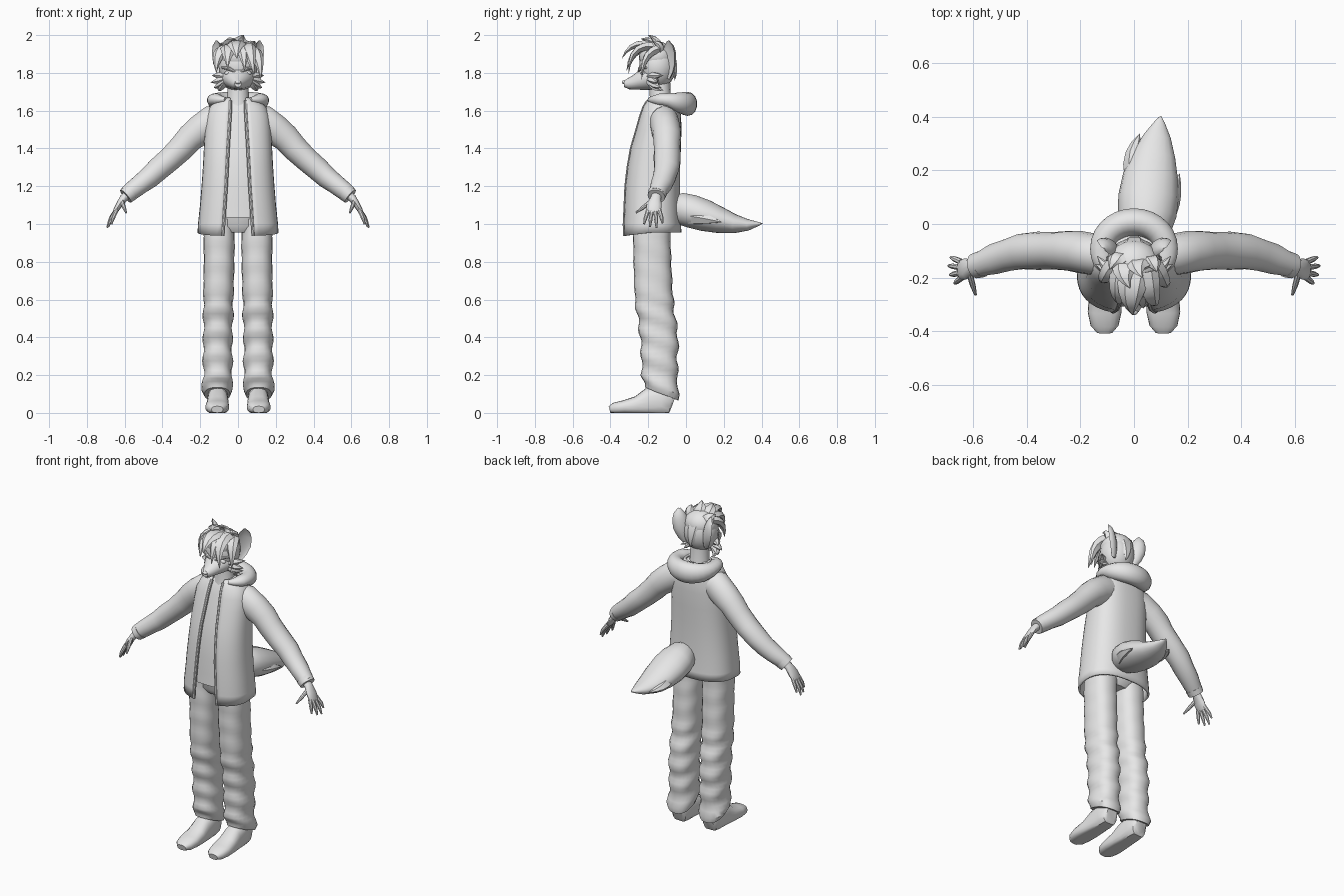
import bpy, bmesh, math
from mathutils import Vector as V

grey = bpy.data.materials.new("plain grey")
grey.diffuse_color = (0.8, 0.8, 0.8, 1)


def finish(name, bm, mirror=False, angle=40, thick=0):
    bmesh.ops.recalc_face_normals(bm, faces=bm.faces)
    me = bpy.data.meshes.new(name)
    bm.to_mesh(me)
    bm.free()
    me.materials.append(grey)
    ob = bpy.data.objects.new(name, me)
    bpy.context.collection.objects.link(ob)
    if thick:
        m = ob.modifiers.new("thickness", 'SOLIDIFY')
        m.thickness, m.offset = thick, 0
    if mirror:
        ob.modifiers.new("mirror", 'MIRROR').use_mirror_merge = False
    bpy.ops.object.select_all(action='DESELECT')
    ob.select_set(True)
    bpy.context.view_layer.objects.active = ob
    bpy.ops.object.shade_smooth_by_angle(angle=math.radians(angle))
    return ob


def sgnpow(c, e):
    return math.copysign(abs(c) ** e, c)


def tube(name, secs, hint=(1, 0, 0), n=16, power=2.0, mirror=False, cup=None,
         floor=None, fold=None, angle=40, level=False):
    """Skin rings (x, y, z, ru, rv) along a path; hint gives the ru direction."""
    bm = bmesh.new()
    pts = [V(s[:3]) for s in secs]
    rings = []
    for i, s in enumerate(secs):
        t = (pts[min(i + 1, len(pts) - 1)] - pts[max(i - 1, 0)]).normalized()
        if level:
            t = V((0, 0, 1))
        u = V(hint)
        u = (u - u.dot(t) * t).normalized()
        v = t.cross(u)
        ring = []
        for k in range(n):
            a = 2 * math.pi * k / n
            cu, cv = sgnpow(math.cos(a), 2 / power), sgnpow(math.sin(a), 2 / power)
            if cup is not None and cv < 0:
                cv *= -cup
            p = pts[i] + u * cu * s[3] + v * cv * s[4]
            if fold:
                p = fold(p, a, pts[i])
            if floor is not None:
                p.z = max(p.z, floor)
            ring.append(bm.verts.new(p))
        rings.append(ring)
    for a, b in zip(rings, rings[1:]):
        for k in range(n):
            bm.faces.new((a[k], a[(k + 1) % n], b[(k + 1) % n], b[k]))
    bm.faces.new(rings[0])
    bm.faces.new(rings[-1])
    return finish(name, bm, mirror, angle)


def ball(name, c, r, mirror=False):
    bm = bmesh.new()
    bmesh.ops.create_uvsphere(bm, u_segments=20, v_segments=12, radius=1)
    for v in bm.verts:
        v.co = V(c) + V([v.co[i] * r[i] for i in range(3)])
    return finish(name, bm, mirror)


def spike(name, base, mid, tip, w, d, hint=(1, 0, 0), mirror=False):
    """Bent, pointed lock of fur."""
    b, m, e = V(base), V(mid), V(tip)
    secs = []
    for i in range(6):
        t = i / 5
        p = b * (1 - t) ** 2 + m * 2 * t * (1 - t) + e * t * t
        k = max(0.02, (1 - t ** 1.7))
        secs.append((*p, w * k, d * k))
    return tube(name, secs, hint, 6, mirror=mirror, angle=35)


# trouser legs with folds below the knee and a tilted hem
def trouser_fold(p, a, c):
    z = c.z
    k = 0.006 if z < 0.62 else 0.0015
    p = c + (p - c) * (1 + k / 0.085 * math.sin(z * 52 + 2.2 * math.sin(a)))
    if z < 0.2:
        p.z += (0.2 - z) / 0.1 * 0.035 * -math.sin(a)
    return p

legs = [(.1, .11, -.13, .073, .085), (.125, .112, -.13, .08, .092), (.2, .106, -.14, .076, .095),
        (.3, .108, -.14, .078, .096), (.4, .107, -.142, .076, .101), (.5, .105, -.155, .078, .1),
        (.6, .104, -.17, .08, .101), (.8, .1, -.178, .081, .1), (.96, .1, -.182, .083, .098),
        (1.05, .09, -.18, .08, .095)]
rows = []
for a, b in zip(legs, legs[1:]):
    steps = max(1, round((b[0] - a[0]) / .025))
    for j in range(steps):
        z, x, y, rx, ry = [p + (q - p) * j / steps for p, q in zip(a, b)]
        rows.append((x, y, z, rx, ry))
tube("trouser_leg", rows, n=20, power=2.4, mirror=True, fold=trouser_fold, level=True)
tube("hips", [(0, -.18, .955, .1, .07), (0, -.18, .99, .16, .095), (0, -.18, 1.12, .16, .1)],
     n=20, level=True)

# shoes, flat on the ground
tube("shoe", [(.108, -.067, .055, .035, .05), (.108, -.08, .06, .048, .07), (.107, -.13, .065, .055, .08),
              (.107, -.2, .055, .056, .075), (.108, -.26, .038, .06, .05), (.11, -.33, .03, .063, .036),
              (.11, -.38, .024, .052, .03), (.11, -.405, .018, .03, .018)],
     n=20, power=2.5, mirror=True, floor=0)

# jacket: shell left open down the front
coat = [(.955, .208, -.33, -.03, .08), (1.0, .206, -.33, -.033, .076), (1.1, .195, -.325, -.037, .07),
        (1.2, .187, -.32, -.038, .063), (1.3, .18, -.308, -.037, .058), (1.4, .175, -.29, -.033, .053),
        (1.5, .17, -.26, -.03, .047), (1.57, .163, -.24, -.032, .043), (1.62, .142, -.222, -.04, .04),
        (1.65, .105, -.205, -.055, .04), (1.665, .075, -.195, -.07, .04)]

def coat_point(row, a, grow=0):
    z, rx, f, b, g = row
    return V(((rx + grow) * sgnpow(math.cos(a), .8),
              (f + b) / 2 + ((b - f) / 2 + grow) * sgnpow(math.sin(a), .8), z))

bm = bmesh.new()
grid = []
for row in coat:
    gap = math.acos((row[4] / row[1]) ** 1.25)     # angle of the opening edge
    n = 36
    line = []
    for k in range(n + 1):
        p = coat_point(row, -gap + (math.pi + 2 * gap) * k / n)
        if row[0] < 1:
            p.z -= .018 * max(0, -(p.y + .18) / .15)
        line.append(bm.verts.new(p))
    grid.append(line)
for a, b in zip(grid, grid[1:]):
    for k in range(n):
        bm.faces.new((a[k], a[k + 1], b[k + 1], b[k]))
finish("jacket", bm, thick=.012)

# rolled edge beside the opening
edge = []
for row in coat[:-1]:
    p = coat_point(row, -math.acos((row[4] / row[1]) ** 1.25))
    edge.append((p.x, p.y, p.z - (.018 if row[0] < 1 else 0), .009, .01))
tube("jacket_edge", edge, n=8, mirror=True)

# shirt under the jacket
tube("shirt", [(0, (r[2] + r[3]) / 2, max(r[0], 1.035), r[1] - .02, (r[3] - r[2]) / 2 - .02)
               for r in coat[1:]], n=28, power=2.5, level=True)

# sleeves, cuffs and hands
def sleeve_fold(p, a, c):
    return c + (p - c) * (1 + .035 * math.sin(c.x * 75 + 2 * math.sin(a)))

arm = [(.08, -.12, 1.545, .075, .08), (.14, -.115, 1.54, .08, .088), (.2, -.105, 1.5, .077, .083),
       (.25, -.1, 1.455, .074, .075), (.3, -.1, 1.405, .071, .07), (.36, -.1, 1.345, .069, .066),
       (.42, -.103, 1.29, .066, .063), (.47, -.115, 1.248, .062, .058), (.52, -.13, 1.208, .056, .053),
       (.56, -.145, 1.178, .05, .049), (.588, -.155, 1.155, .045, .044)]
tube("sleeve", arm, (0, 1, 0), 18, mirror=True, fold=sleeve_fold)
tube("cuff", [(.57, -.15, 1.168, .05, .048), (.595, -.157, 1.147, .047, .044)], (0, 1, 0), 18, mirror=True)
tube("palm", [(.57, -.152, 1.168, .026, .024), (.605, -.16, 1.137, .028, .022), (.63, -.168, 1.1, .04, .017),
              (.648, -.172, 1.07, .038, .014), (.653, -.173, 1.06, .03, .009)], (0, 1, 0), 12, mirror=True)
fingers = [((.645, -.142, 1.075), (.672, -.13, 1.035), (.685, -.125, 1.005)),
           ((.648, -.162, 1.07), (.678, -.158, 1.02), (.693, -.156, .98)),
           ((.648, -.182, 1.068), (.674, -.188, 1.02), (.687, -.19, .985)),
           ((.643, -.2, 1.075), (.662, -.215, 1.03), (.67, -.222, 1.0)),
           ((.615, -.185, 1.12), (.602, -.23, 1.085), (.592, -.265, 1.06))]
for i, f in enumerate(fingers):
    tube("thumb" if i == 4 else "finger",
         [(*p, r, r) for p, r in zip(f, (.012, .0105, .005))], (.3, 1, .2), 8, mirror=True)

# hood resting round the collar
hood = []
for k in range(25):
    s = k / 24
    a = math.radians(-58 + 296 * s)
    back = max(0, math.sin(a)) ** .8
    end = min(1, .35 + 5 * min(s, 1 - s))
    hood.append((.122 * math.cos(a), -.1 + .108 * math.sin(a), 1.658 - .022 * back,
                 (.034 + .03 * back) * end, (.042 + .01 * back) * end))
tube("hood", hood, (0, 0, 1), 14)

# neck, skull, muzzle and face
tube("neck", [(0, -.135, 1.6, .075, .07), (0, -.135, 1.66, .058, .056), (0, -.14, 1.76, .055, .056)], n=16, level=True)
ball("skull", (0, -.15, 1.835), (.103, .098, .118))
tube("muzzle", [(0, -.16, 1.775, .095, .072), (0, -.22, 1.768, .078, .06), (0, -.26, 1.752, .052, .043),
                (0, -.305, 1.742, .032, .029), (0, -.328, 1.742, .018, .017)], n=16)
ball("nose", (0, -.328, 1.751), (.015, .012, .01))
ball("eye", (.046, -.225, 1.797), (.025, .016, .016), True)
tube("brow", [(.015, -.25, 1.805, .006, .006), (.045, -.246, 1.822, .01, .01), (.085, -.21, 1.828, .006, .006)],
     (0, 0, 1), 8, mirror=True)

# cheek fur
for tip in ((.145, -.15, 1.75), (.128, -.13, 1.722), (.1, -.12, 1.708), (.137, -.12, 1.785)):
    spike("cheek_fur", (.055, -.18, 1.775), (.1, -.175, tip[2] + .005), tip, .035, .028, (0, 1, 0), True)

# cupped ears
tube("ear", [(.075, -.105, 1.77, .022, .02), (.085, -.1, 1.81, .04, .032), (.098, -.095, 1.86, .05, .038),
             (.108, -.092, 1.91, .044, .034), (.113, -.092, 1.945, .03, .024), (.114, -.095, 1.97, .006, .006)],
     (.7, .7, 0), 16, cup=.45, mirror=True)

# hair: cap, fringe locks and crown tufts
ball("hair_cap", (0, -.155, 1.885), (.1, .095, .082))
locks = [((.0, -.18, 1.94), (-.02, -.29, 1.98), (-.005, -.34, 1.875), .06),
         ((.04, -.18, 1.94), (.06, -.3, 1.95), (.085, -.305, 1.79), .052),
         ((-.04, -.18, 1.93), (-.06, -.28, 1.94), (-.055, -.3, 1.825), .05),
         ((.02, -.19, 1.94), (.03, -.29, 1.94), (.035, -.315, 1.81), .045),
         ((.07, -.16, 1.92), (.12, -.23, 1.9), (.12, -.235, 1.765), .042),
         ((-.07, -.16, 1.92), (-.12, -.21, 1.91), (-.115, -.22, 1.8), .042),
         ((.02, -.15, 1.94), (.0, -.15, 1.98), (.03, -.2, 2.0), .05),
         ((-.03, -.16, 1.94), (-.05, -.18, 1.98), (-.015, -.24, 1.98), .05),
         ((.06, -.14, 1.93), (.08, -.14, 1.96), (.085, -.18, 1.965), .04),
         ((-.05, -.13, 1.93), (-.08, -.13, 1.95), (-.09, -.17, 1.955), .04),
         ((.0, -.09, 1.9), (.0, -.05, 1.83), (.01, -.06, 1.76), .05)]
for b, m, t, w in locks:
    spike("hair_lock", b, m, t, w, .026)

# bushy tail with stray tufts
tube("tail", [(.045, -.07, 1.085, .06, .065), (.047, -.03, 1.082, .09, .085), (.049, .03, 1.067, .109, .089),
              (.054, .1, 1.045, .113, .085), (.062, .18, 1.02, .103, .07), (.075, .26, 1.0, .08, .05),
              (.088, .33, .995, .05, .03), (.096, .38, 1.0, .02, .012), (.1, .404, 1.003, .002, .002)], n=18)
spike("tail_tuft", (.03, .16, 1.02), (-.025, .25, 1.0), (.022, .338, .995), .055, .04)
spike("tail_tuft", (.1, .03, 1.04), (.15, .1, 1.03), (.17, .188, 1.01), .05, .045)
